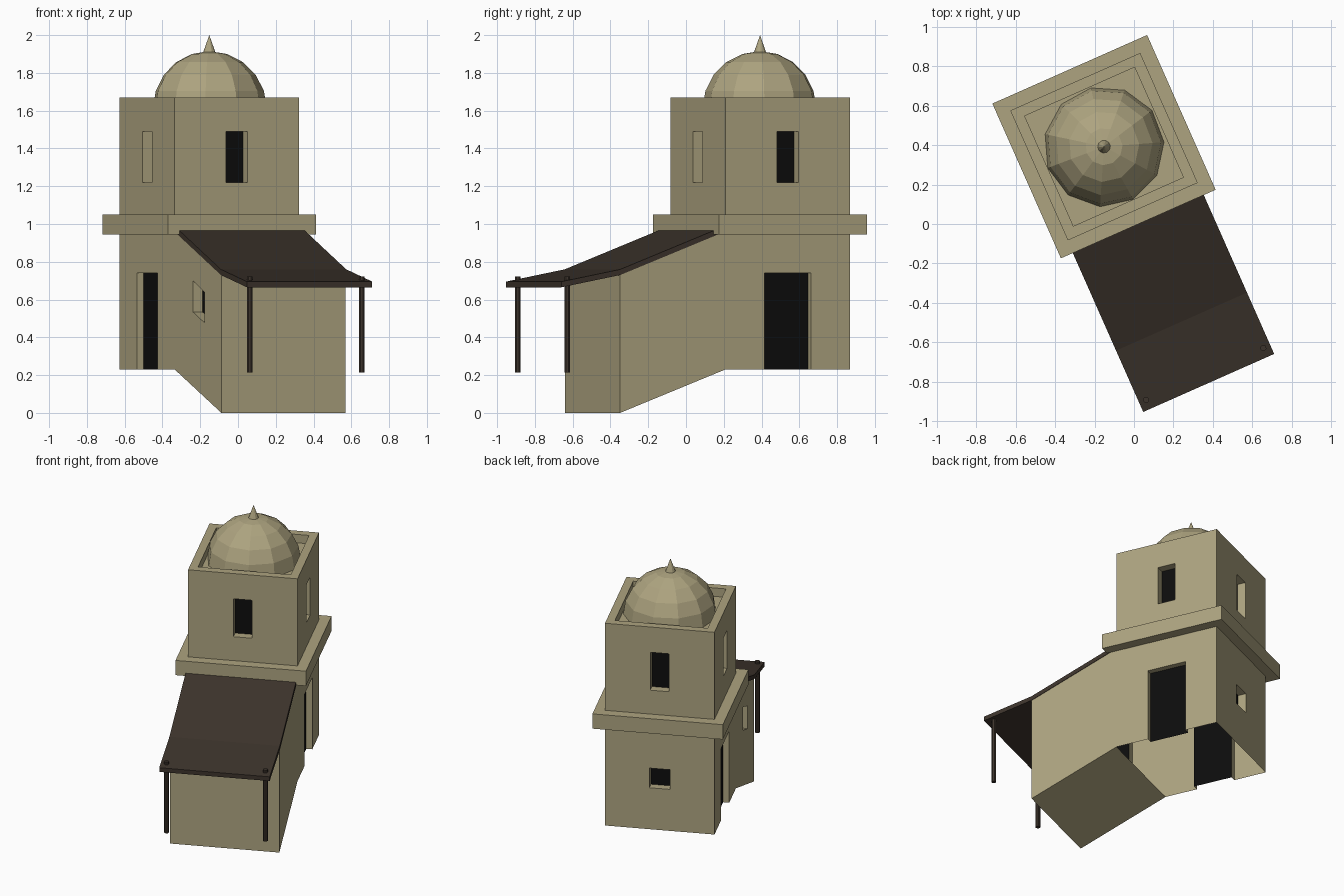
import bpy, bmesh, math
from mathutils import Matrix

if "Cube" in bpy.data.objects:
    bpy.data.objects.remove(bpy.data.objects["Cube"])

# Whole building is laid out on its own axes, then turned and shifted
PLACE = Matrix.Translation((-0.152, 0.392, 0)) @ Matrix.Rotation(math.radians(23.9), 4, 'Z')
H, RIM = 0.36, 0.305          # tower half width, inside of the parapet


def material(name, rgb):
    m = bpy.data.materials.new(name)
    m.diffuse_color = (*rgb, 1)
    m.use_nodes = True
    m.node_tree.nodes["Principled BSDF"].inputs["Base Color"].default_value = m.diffuse_color
    return m


STONE = material("sandstone", (0.42, 0.37, 0.215))
DARK = material("dark_opening", (0.004, 0.004, 0.004))
WOOD = material("dark_wood", (0.046, 0.034, 0.025))


def finish(name, bm, mats, matrix=PLACE):
    bmesh.ops.recalc_face_normals(bm, faces=bm.faces)
    bm.transform(matrix)
    me = bpy.data.meshes.new(name)
    bm.to_mesh(me)
    bm.free()
    for m in mats:
        me.materials.append(m)
    ob = bpy.data.objects.new(name, me)
    bpy.context.collection.objects.link(ob)
    return ob


def prism(name, pts, x0, x1, mats, matrix=PLACE, dark_cap=False):
    """Side profile (y, z) stretched from x0 to x1."""
    bm = bmesh.new()
    a = [bm.verts.new((x0, y, z)) for y, z in pts]
    b = [bm.verts.new((x1, y, z)) for y, z in pts]
    cap = bm.faces.new(a)
    bm.faces.new(b)
    for i in range(len(pts)):
        j = (i + 1) % len(pts)
        bm.faces.new((a[i], a[j], b[j], b[i]))
    if dark_cap:
        cap.material_index = 1
    return finish(name, bm, mats, matrix)


def rect(w, z0, z1):
    return [(-w, z0), (w, z0), (w, z1), (-w, z1)]


def recess(pts, depth, turn):
    """Cutter for a wall opening with a dark back; turn 0 is the right wall."""
    return prism("opening_cutter", pts, H - depth, H + 0.04, [STONE, DARK],
                 PLACE @ Matrix.Rotation(math.radians(turn), 4, 'Z'), True)


def carve(ob, cutters):
    for c in cutters:
        c.hide_render = True
        mod = ob.modifiers.new("cut", 'BOOLEAN')
        mod.operation, mod.solver, mod.object = 'DIFFERENCE', 'EXACT', c
    dg = bpy.context.evaluated_depsgraph_get()
    me = bpy.data.meshes.new_from_object(ob.evaluated_get(dg))
    ob.modifiers.clear()
    ob.data = me
    for c in cutters:
        bpy.data.objects.remove(c)


# Lower storey with the front wing running down the slope
lower = prism("lower_storey", [(H, 0.23), (H, 0.96), (-0.38, 0.96), (-0.97, 0.735),
                               (-0.97, 0), (-H, 0.23)], -H, H, [STONE, DARK])
carve(lower, [
    recess(rect(0.135, 0.2, 0.74), 0.04, 0),
    recess(rect(0.135, 0.2, 0.74), 0.04, 180),
    recess(rect(0.068, 0.525, 0.665), 0.055, 90),
    recess([(0.597, 0.70), (0.752, 0.637), (0.752, 0.476), (0.597, 0.535)], 0.055, 180),
])
# Tower is open underneath
bm = bmesh.new()
bm.from_mesh(lower.data)
floor = [f for f in bm.faces if f.normal.z < -0.99 and f.calc_center_median().z < 0.24]
bmesh.ops.delete(bm, geom=floor, context='FACES_ONLY')
bm.to_mesh(lower.data)
bm.free()

# Ledge between storeys
prism("ledge", rect(0.429, 0.945, 1.05), -0.429, 0.429, [STONE])

# Upper storey with four windows and a sunken roof deck
upper = prism("upper_storey", rect(H, 1.05, 1.67), -H, H, [STONE, DARK])
carve(upper, [recess(rect(0.062, 1.22, 1.49), 0.058, t) for t in (0, 90, 180, 270)]
      + [prism("deck_cutter", rect(RIM, 1.61, 1.75), -RIM, RIM, [STONE, DARK])])

# Dome: eleven-sided half sphere
bm = bmesh.new()
bmesh.ops.create_uvsphere(bm, u_segments=11, v_segments=10, radius=0.305)
low = [v for v in bm.verts if v.co.z < -0.001]
bmesh.ops.delete(bm, geom=low, context='VERTS')
finish("dome", bm, [STONE], PLACE @ Matrix.Translation((0, 0, 1.61))
       @ Matrix.Rotation(math.radians(78 - 23.9), 4, 'Z'))


def cone(name, loc, r1, r2, z0, z1, sides, mat):
    bm = bmesh.new()
    bmesh.ops.create_cone(bm, cap_ends=True, segments=sides, radius1=r1, radius2=r2, depth=z1 - z0)
    finish(name, bm, [mat], PLACE @ Matrix.Translation((*loc, (z0 + z1) / 2)))


# Spike on the dome
cone("finial", (0, 0), 0.036, 0, 1.90, 2.0, 10, STONE)

# Bent porch roof and its two posts
top = [(-0.40, 0.976), (-0.97, 0.76), (-1.31, 0.695)]
prism("porch_roof", top + [(y, z - 0.03) for y, z in reversed(top)], -0.363, 0.363, [WOOD])
for side, s in (("left", -1), ("right", 1)):
    cone("porch_post_" + side, (s * 0.325, -1.26), 0.016, 0.016, 0.215, 0.722, 8, WOOD)
